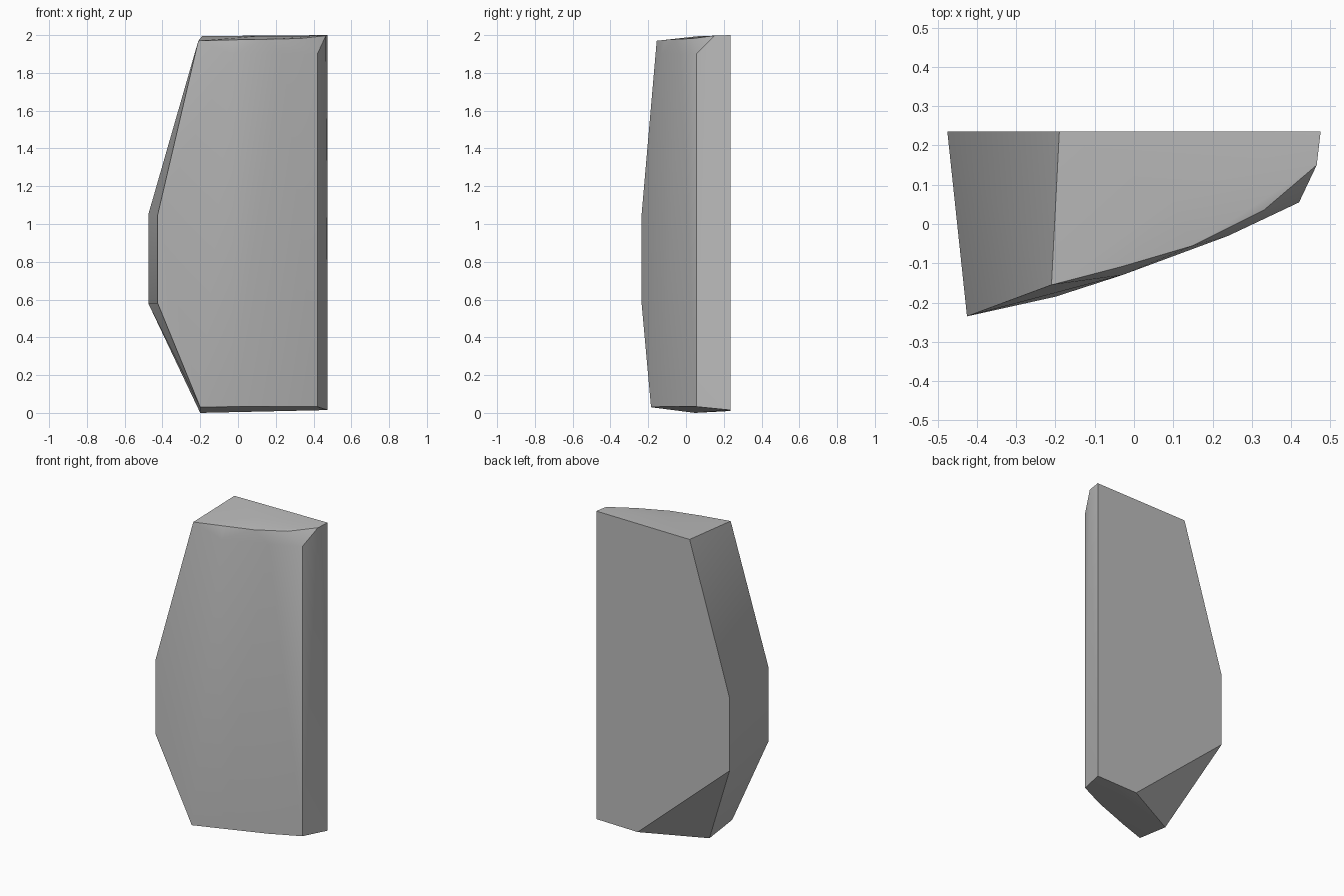
import bpy
import bmesh
from math import radians

default_cube = bpy.data.objects.get("Cube")
if default_cube:
    bpy.data.objects.remove(default_cube, do_unlink=True)


def make_material(name, colour):
    material = bpy.data.materials.new(name)
    material.use_nodes = True
    material.diffuse_color = colour
    material.node_tree.nodes["Principled BSDF"].inputs["Base Color"].default_value = colour
    return material


def hull_object(name, points, material):
    """Wrap a closed faceted solid around its corner points."""
    bm = bmesh.new()
    for point in points:
        bm.verts.new(point)
    result = bmesh.ops.convex_hull(bm, input=bm.verts[:])
    loose = {item for key in ("geom_interior", "geom_unused")
             for item in result[key] if isinstance(item, bmesh.types.BMVert)}
    bmesh.ops.delete(bm, geom=list(loose), context="VERTS")
    bmesh.ops.dissolve_limit(bm, angle_limit=radians(0.5),
                             verts=bm.verts[:], edges=bm.edges[:])
    bmesh.ops.recalc_face_normals(bm, faces=bm.faces[:])
    mesh = bpy.data.meshes.new(name)
    bm.to_mesh(mesh)
    bm.free()
    mesh.materials.append(material)
    obj = bpy.data.objects.new(name, mesh)
    bpy.context.collection.objects.link(obj)
    return obj


back = 0.235

# Curved front: one bowed line in plan, repeated at foot and shoulder
front_curve = [(-0.03, -0.13), (0.24, -0.03), (0.42, 0.055)]
points = [(x, y, z) for z in (0.033, 1.9) for x, y in front_curve]

# Pointed right flank: upright middle, tapering to top and foot
for z in (0.58, 1.05):
    points += [(-0.475, back, z), (-0.425, -back, z)]

# Underside, with the chipped corner at the back
points += [(-0.2, -0.185, 0.03), (-0.2, 0.047, 0.0),
           (0.18, back, 0.01), (0.475, back, 0.015)]

# Rounded top rim, running from the right flank to the left side
points += [(-0.21, -0.155, 1.97), (-0.03, -0.108, 1.975), (0.15, -0.055, 1.978),
           (0.33, 0.035, 1.982), (0.465, 0.15, 1.997)]

# Top face, gently crowned towards the back
points += [(-0.19, back, 1.995), (0.1, 0.06, 1.994), (0.475, back, 2.0)]

stone = make_material("stone_grey", (0.5, 0.5, 0.5, 1.0))
slab = hull_object("stone_slab", points, stone)

# Soft front curve, crisp cut edges
bpy.ops.object.select_all(action="DESELECT")
slab.select_set(True)
bpy.context.view_layer.objects.active = slab
bpy.ops.object.shade_smooth_by_angle(angle=radians(30))
